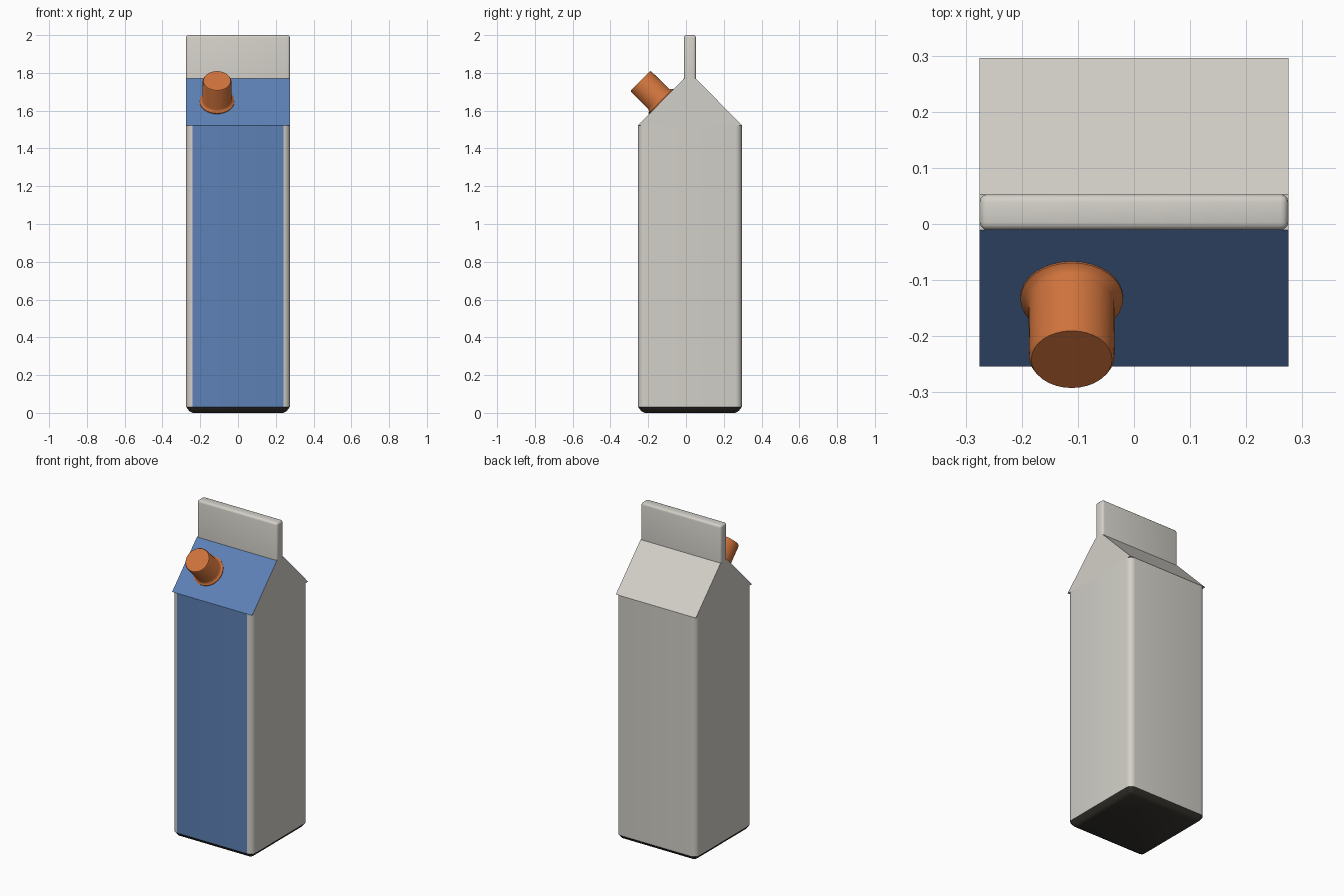
import bpy, bmesh
from math import sin, cos, pi, radians
from mathutils import Matrix

if "Cube" in bpy.data.objects:
    bpy.data.objects.remove(bpy.data.objects["Cube"])

CY = 0.021      # carton centre in y
H = 0.275       # half width of the carton


def material(name, rgb):
    m = bpy.data.materials.new(name)
    m.diffuse_color = (*rgb, 1)
    m.use_nodes = True
    m.node_tree.nodes["Principled BSDF"].inputs["Base Color"].default_value = m.diffuse_color
    return m


CREAM = material("cream_card", (0.65, 0.63, 0.58))
BLUE = material("blue_print", (0.11, 0.22, 0.47))
DARK = material("dark_base", (0.04, 0.037, 0.03))
ORANGE = material("orange_plastic", (0.62, 0.17, 0.045))


def finish(bm, name, mats, angle=30):
    bmesh.ops.recalc_face_normals(bm, faces=bm.faces)
    me = bpy.data.meshes.new(name)
    bm.to_mesh(me)
    bm.free()
    ob = bpy.data.objects.new(name, me)
    bpy.context.collection.objects.link(ob)
    for m in mats:
        me.materials.append(m)
    bpy.ops.object.select_all(action='DESELECT')
    ob.select_set(True)
    bpy.context.view_layer.objects.active = ob
    bpy.ops.object.shade_smooth_by_angle(angle=radians(angle))
    return ob


def rounded_square(half, r, z, seg=5):
    pts = []
    for k, (sx, sy) in enumerate([(1, 1), (-1, 1), (-1, -1), (1, -1)]):
        for i in range(seg + 1):
            a = pi / 2 * (k + i / seg)
            pts.append((sx * (half - r) + r * cos(a),
                        CY + sy * (half - r) + r * sin(a), z))
    return pts


def loft(bm, rings):
    loops = [[bm.verts.new(p) for p in ring] for ring in rings]
    n = len(loops[0])
    for a, b in zip(loops, loops[1:]):
        for i in range(n):
            j = (i + 1) % n
            bm.faces.new((a[i], a[j], b[j], b[i]))
    bm.faces.new(loops[0][::-1])
    bm.faces.new(loops[-1])


def paint_front(bm):
    # blue on the broad face that looks towards -y
    bm.normal_update()
    bmesh.ops.recalc_face_normals(bm, faces=bm.faces)
    for f in bm.faces:
        if f.normal.y < -0.5 and f.calc_area() > 0.15:
            f.material_index = 1


# Carton body with blue front panel
bm = bmesh.new()
loft(bm, [rounded_square(H, 0.035, 0.032), rounded_square(H, 0.035, 1.522)])
paint_front(bm)
finish(bm, "carton_body", [CREAM, BLUE])

# Dark chamfered base
bm = bmesh.new()
loft(bm, [rounded_square(H - 0.035, 0.005, 0), rounded_square(H - 0.017, 0.02, 0.01),
          rounded_square(H, 0.035, 0.032)])
finish(bm, "carton_base", [DARK])

# Gable roof, blue on the front slope
bm = bmesh.new()
profile = [(-H, 1.522), (H, 1.522), (0.032, 1.77), (-0.032, 1.77)]
loft(bm, [[(x, CY + y, z) for y, z in profile] for x in (-H, H)])
bm.normal_update()
for f in bm.faces:
    f.material_index = 0
paint_front(bm)
finish(bm, "gable_roof", [CREAM, BLUE])

# Sealed top fin
bm = bmesh.new()
bmesh.ops.create_cube(bm, size=1, matrix=Matrix.Translation((0, CY, 1.885))
                      @ Matrix.Diagonal((2 * H, 0.064, 0.23, 1)))
edges = [e for e in bm.edges if max(v.co.z for v in e.verts) > 1.9]
bmesh.ops.bevel(bm, geom=edges, offset=0.014, segments=3, profile=0.5, affect='EDGES')
finish(bm, "top_fin", [CREAM], 35)

# Screw cap with flared collar, turned about the slope normal
bm = bmesh.new()
lathe = [(0.0915, -0.012), (0.0915, 0.004), (0.083, 0.009), (0.077, 0.02),
         (0.076, 0.149), (0.072, 0.156)]
loft(bm, [[(r * cos(2 * pi * i / 32), r * sin(2 * pi * i / 32), z) for i in range(32)]
          for r, z in lathe])
cap = finish(bm, "pour_cap", [ORANGE], 40)
cap.location = (-0.111, -0.131, 1.648)
cap.rotation_euler = (radians(45), 0, 0)
